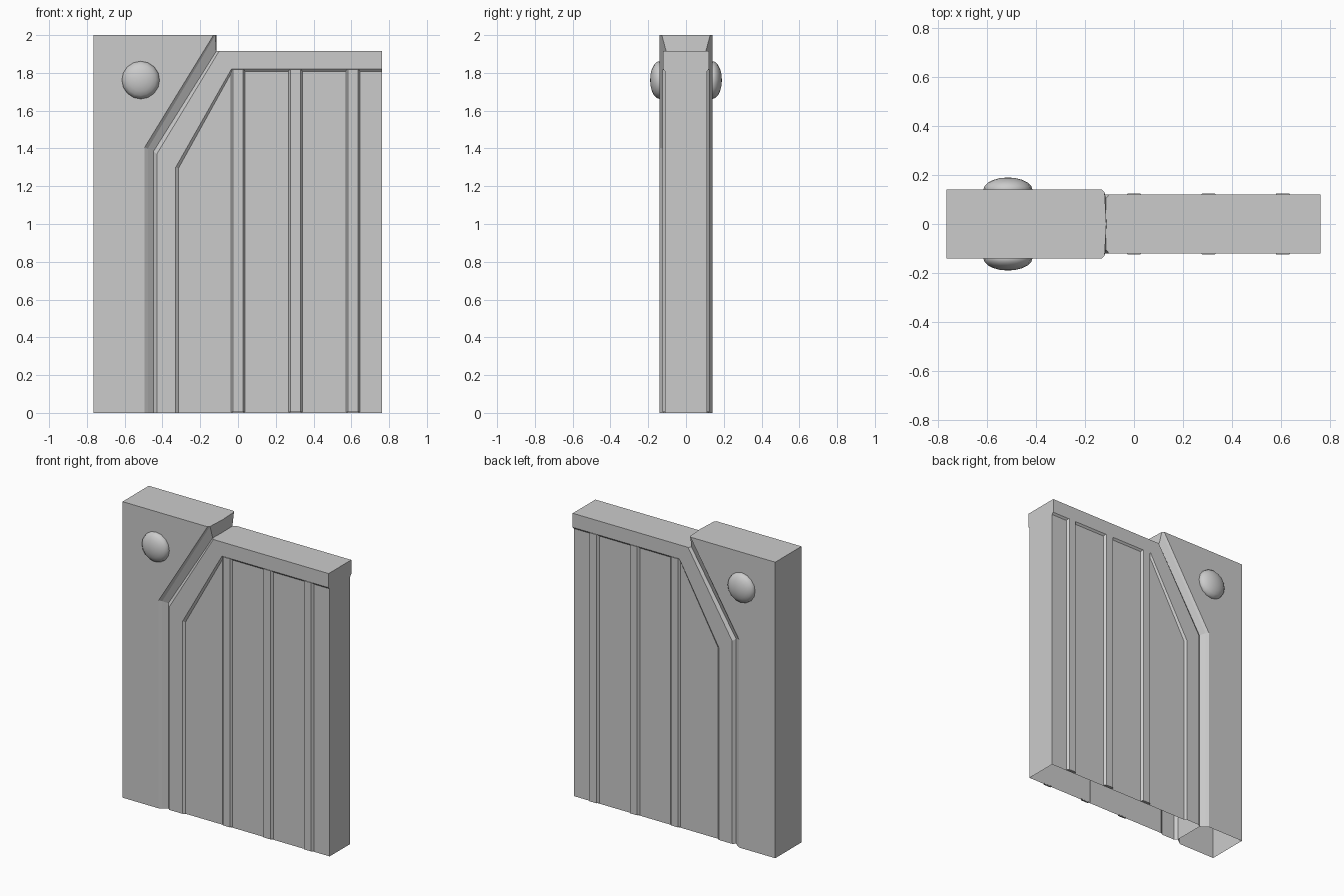
import bpy, bmesh
from math import pi
from mathutils import Matrix

if "Cube" in bpy.data.objects:
    bpy.data.objects.remove(bpy.data.objects["Cube"])

X0, X1 = -0.765, 0.762          # outer ends
DOOR_TOP, POST_TOP = 1.915, 2.0


def chain(y, *xz):
    """Edge line running bottom -> knee -> top at one depth."""
    return [(x, y, z) for x, z in xz]


def strip(a, b):
    return [[a[i], a[i + 1], b[i + 1], b[i]] for i in range(len(a) - 1)]


def build(name, polys):
    """Mesh from half-model polygons, mirrored front to back."""
    bm = bmesh.new()
    for s in (1, -1):
        for p in polys:
            bm.faces.new([bm.verts.new((x, y * s, z)) for x, y, z in p])
    bmesh.ops.remove_doubles(bm, verts=bm.verts, dist=1e-5)
    bmesh.ops.recalc_face_normals(bm, faces=bm.faces)
    return finish(name, bm)


def finish(name, bm):
    me = bpy.data.meshes.new(name)
    bm.to_mesh(me)
    bm.free()
    ob = bpy.data.objects.new(name, me)
    bpy.context.collection.objects.link(ob)
    return ob


# Parallel edge lines from the post face across to the recessed panel
post_edge = chain(-0.14, (-0.495, 0), (-0.495, 1.405), (-0.13, POST_TOP))
post_side = chain(-0.128, (-0.477, 0), (-0.477, 1.40), (-0.12, POST_TOP))
groove = chain(-0.105, (-0.447, 0), (-0.447, 1.385), (-0.115, DOOR_TOP))
frame_out = chain(-0.121, (-0.43, 0), (-0.43, 1.37), (-0.10, DOOR_TOP))
frame_in = chain(-0.121, (-0.33, 0), (-0.33, 1.30), (-0.035, 1.82), (X1, 1.82))
panel = chain(-0.11, (-0.315, 0), (-0.315, 1.295), (-0.03, 1.808), (X1, 1.808))
mid_top = (-0.113, 0, POST_TOP)
mid_low = (-0.113, 0, DOOR_TOP)
mid_line = [(-0.447, 0, 0), (-0.447, 0, 1.385), mid_low]

# Post: hollow, open at the bottom
build("post", [
    [(X0, -0.14, 0)] + post_edge + [(X0, -0.14, POST_TOP)],
    [(X0, -0.14, POST_TOP), post_edge[-1], post_side[-1], mid_top, (X0, 0, POST_TOP)],
    [(X0, -0.14, 0), (X0, -0.14, POST_TOP), (X0, 0, POST_TOP), (X0, 0, 0)],
    [post_side[-1], mid_top, mid_low, groove[-1]],
] + strip(post_edge, post_side) + strip(post_side, groove) + strip(groove, mid_line))

# Door: frame, sloped reveal and recessed panel, open at the bottom
build("door", [
    frame_out + [(X1, -0.121, DOOR_TOP)] + frame_in[::-1],
    panel + [(X1, -0.11, 0)],
    [groove[-1], frame_out[-1], (X1, -0.121, DOOR_TOP), (X1, 0, DOOR_TOP), mid_low],
    [(X1, -0.121, DOOR_TOP), frame_in[-1], panel[-1], (X1, -0.11, 0),
     (X1, 0, 0), (X1, 0, DOOR_TOP)],
] + strip(groove, frame_out) + strip(frame_in, panel))

# Raised vertical ribs with sloped sides on both faces
for i, x in enumerate((0.0, 0.304, 0.608)):
    ring = [(x - 0.038, -0.109), (x - 0.026, -0.125), (x + 0.026, -0.125), (x + 0.038, -0.109)]
    low = [(a, b, 0.005) for a, b in ring]
    high = [(a, b, 1.819) for a, b in ring]
    build(f"rib_{i + 1}", strip(low, high) + [low, high])

# Domed rivets on both faces of the post
for label, s in (("front", -1), ("back", 1)):
    bm = bmesh.new()
    bmesh.ops.create_uvsphere(bm, u_segments=16, v_segments=10, radius=1)
    bmesh.ops.rotate(bm, verts=bm.verts, matrix=Matrix.Rotation(pi / 2, 3, 'X'))
    bmesh.ops.scale(bm, verts=bm.verts, vec=(0.1, 0.05, 0.1))
    bmesh.ops.translate(bm, verts=bm.verts, vec=(-0.515, 0.14 * s, 1.762))
    for f in bm.faces:
        f.smooth = True
    finish(f"rivet_{label}", bm)
